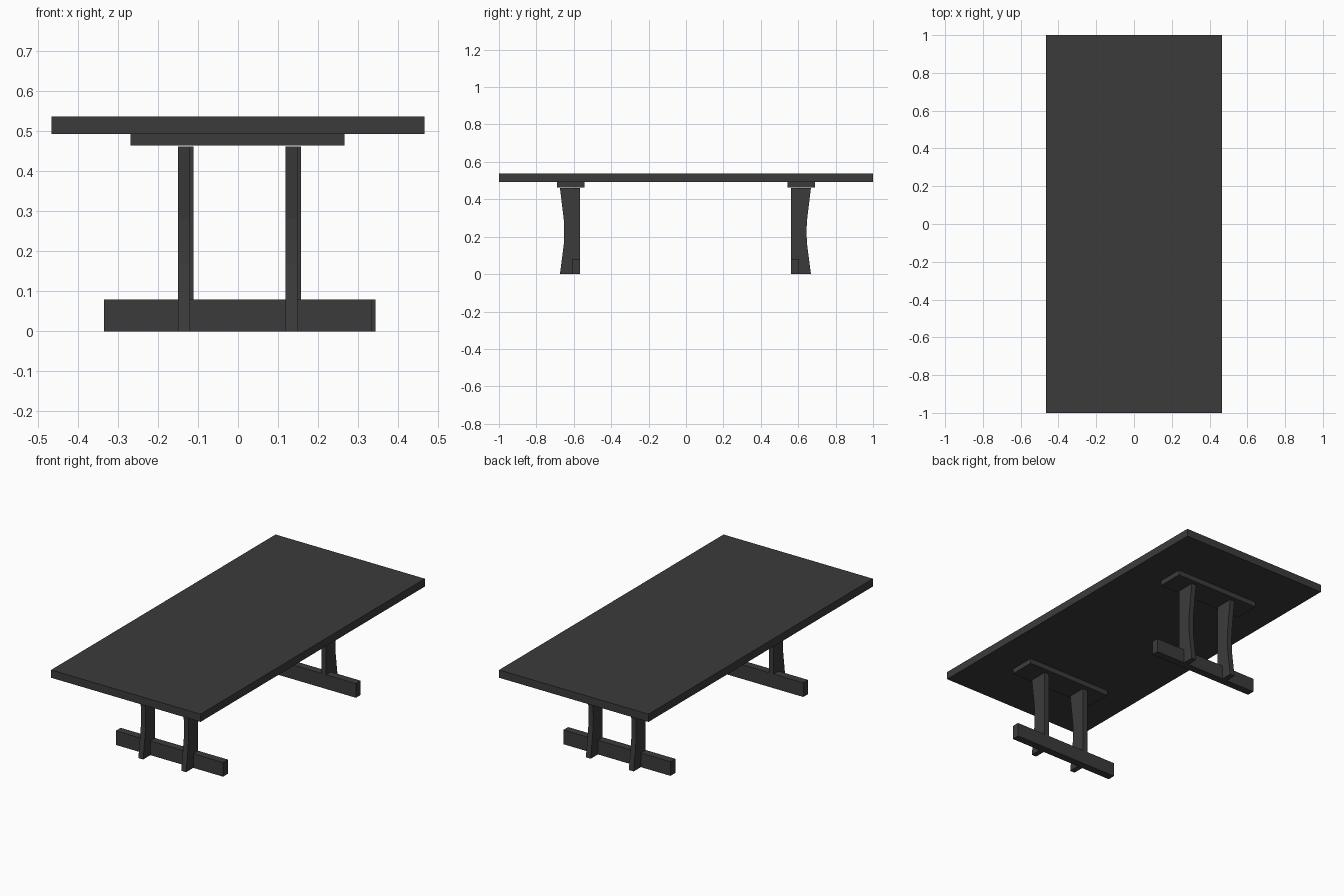
import bpy
import bmesh

cube = bpy.data.objects.get("Cube")
if cube:
    bpy.data.objects.remove(cube, do_unlink=True)

GREY = (0.044, 0.044, 0.044, 1)
mat = bpy.data.materials.new("charcoal grey")
mat.use_nodes = True
mat.diffuse_color = GREY
mat.node_tree.nodes["Principled BSDF"].inputs["Base Color"].default_value = GREY


def extrude_profile(name, profile, x0, x1):
    """Solid made by sweeping a closed (y, z) profile from x0 to x1."""
    bm = bmesh.new()
    face = bm.faces.new([bm.verts.new((x0, y, z)) for y, z in profile])
    swept = bmesh.ops.extrude_face_region(bm, geom=[face])["geom"]
    verts = [v for v in swept if isinstance(v, bmesh.types.BMVert)]
    bmesh.ops.translate(bm, verts=verts, vec=(x1 - x0, 0, 0))
    bmesh.ops.recalc_face_normals(bm, faces=bm.faces)
    mesh = bpy.data.meshes.new(name)
    bm.to_mesh(mesh)
    bm.free()
    mesh.materials.append(mat)
    obj = bpy.data.objects.new(name, mesh)
    bpy.context.collection.objects.link(obj)
    return obj


def box(name, x0, x1, y0, y1, z0, z1):
    return extrude_profile(name, [(y0, z0), (y1, z0), (y1, z1), (y0, z1)], x0, x1)


# Table top
box("table_top", -0.466, 0.466, -1, 1, 0.493, 0.537)

# Trestles: the legs have a straight inner edge and a waisted outer edge
for end, side, dx, inner in (("front", -1, 0, 0.567), ("back", 1, 0.009, 0.561)):
    outer = inner + 0.107
    waist = inner + 0.084
    profile = [(inner, 0), (outer, 0), (waist + 0.001, 0.17), (waist, 0.225),
               (waist + 0.001, 0.28), (outer, 0.461), (inner, 0.461)]
    profile = [(side * y, z) for y, z in profile]
    for hand, x in (("right", -0.15), ("left", 0.118)):
        extrude_profile(f"{end}_{hand}_leg", profile, x + dx, x + dx + 0.03)
    # Foot rail, flush with the inner edge of the legs
    box(f"{end}_foot_rail", -0.335 + dx, 0.334 + dx,
        side * inner, side * (inner + 0.043), 0, 0.08)
    # Cleat under the table top
    box(f"{end}_cleat", -0.269, 0.266, side * 0.543, side * 0.691, 0.464, 0.493)
